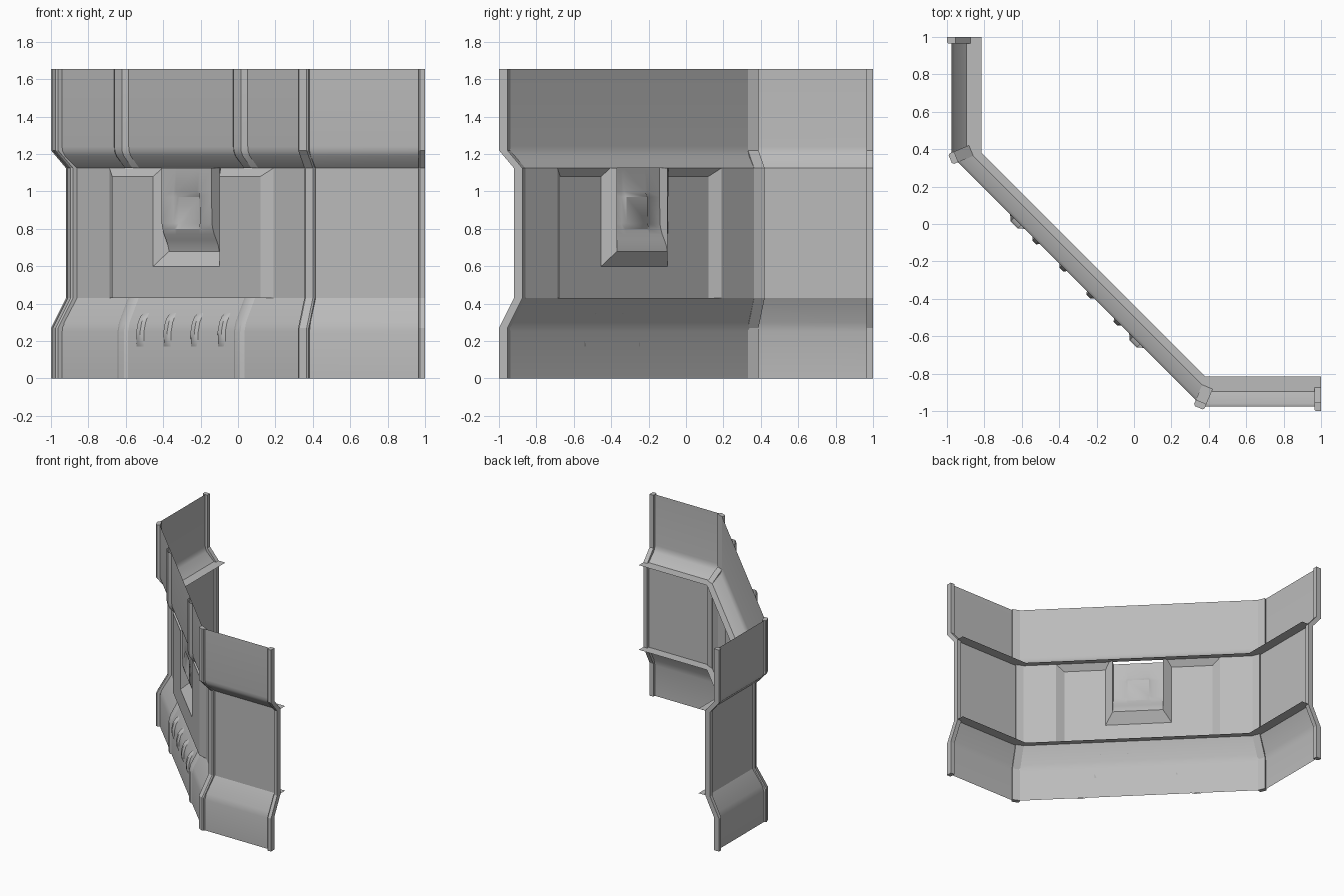
import bpy, bmesh, math

if "Cube" in bpy.data.objects:
    bpy.data.objects.remove(bpy.data.objects["Cube"])

mat = bpy.data.materials.new("panel_grey")
mat.use_nodes = True
GREY = (0.5, 0.5, 0.5, 1)
mat.diffuse_color = GREY
mat.node_tree.nodes["Principled BSDF"].inputs["Base Color"].default_value = GREY

R2 = math.sqrt(2)
OUTER = 0.975      # distance of the outer wall plane from the centre
DIAG = -0.61       # x + y on the outer plane of the diagonal wall
INSET = 0.08       # setback of the middle band
LOW, HIGH, TOP = 0.43, 1.125, 1.655

# wall section: (setback, height)
LOWER = [(0, 0), (0, 0.25), (0.012, 0.30), (INSET, LOW)]
UPPER = [(INSET, HIGH), (0.015, 1.19), (0.003, 1.215), (0, 1.24), (0, TOP)]


def setback(z):
    pts = LOWER + UPPER
    for (d0, z0), (d1, z1) in zip(pts, pts[1:]):
        if z <= z1:
            return d0 + (d1 - d0) * (z - z0) / (z1 - z0)
    return 0


def plan(d):
    """Plan path of the three walls at setback d."""
    a = OUTER - d
    c = DIAG + R2 * d + a
    return [(-a, 1), (-a, c), (c, -a), (1, -a)]


def diag(t, o, z):
    """Point on the diagonal wall: t along it, o outward from its outer plane."""
    s = DIAG - R2 * o
    return ((s + R2 * t) / 2, (s - R2 * t) / 2, z)


def swap(p):
    """Mirror across the diagonal symmetry plane."""
    return (p[1], p[0], p[2])


def build(name, polys, smooth=True):
    bm = bmesh.new()
    for poly in polys:
        bm.faces.new([bm.verts.new(p) for p in poly])
    bmesh.ops.remove_doubles(bm, verts=bm.verts, dist=0.0005)
    bmesh.ops.recalc_face_normals(bm, faces=bm.faces)
    me = bpy.data.meshes.new(name)
    bm.to_mesh(me)
    bm.free()
    me.materials.append(mat)
    ob = bpy.data.objects.new(name, me)
    bpy.context.collection.objects.link(ob)
    if smooth:
        bpy.ops.object.select_all(action="DESELECT")
        ob.select_set(True)
        bpy.context.view_layer.objects.active = ob
        bpy.ops.object.shade_smooth_by_angle(angle=math.radians(30))
    return ob


def loft(rows, closed=False):
    """Quads between successive rows of points, with end caps if closed."""
    polys = []
    n = len(rows[0])
    for a, b in zip(rows, rows[1:]):
        for i in range(n if closed else n - 1):
            j = (i + 1) % n
            polys.append([a[i], a[j], b[j], b[i]])
    if closed:
        polys += [rows[0], rows[-1]]
    return polys


def sheet(section):
    return loft([[(x, y, z) for x, y in plan(d)] for d, z in section])


# upper and lower wall bands
build("lower_band", sheet(LOWER))
build("upper_band", sheet(UPPER))

# middle band on the two side walls
mid = plan(INSET)
side = [(*mid[2], LOW), (*mid[3], LOW), (*mid[3], HIGH), (*mid[2], HIGH)]
for name, f in (("right_side_panel", swap), ("left_side_panel", lambda p: p)):
    build(name, [[f(p) for p in side]], False)

# flat ledges running behind the wall
back = [(-0.815, 1), (-0.815, 0.38), (0.38, -0.815), (1, -0.815)]
for name, z in (("lower_ledge", LOW), ("upper_ledge", HIGH)):
    build(name, loft([[(x, y, z) for x, y in mid], [(x, y, z) for x, y in back]]), False)

# diagonal middle panel: raised block with an open-topped recess
END = (mid[2][0] - mid[2][1]) / R2
BASE, FACE, RIM = -INSET, 0.04 - INSET, -0.02 - INSET
CHAMF = 1.08
half = [
    [(END, BASE, LOW), (END, BASE, HIGH), (0.62, BASE, HIGH), (0.62, BASE, LOW)],
    [(0.62, BASE, LOW), (0.62, BASE, HIGH), (0.56, FACE, CHAMF), (0.56, FACE, LOW)],
    [(0.56, FACE, CHAMF), (0.62, BASE, HIGH), (0.22, BASE, HIGH), (0.25, FACE, CHAMF)],
    [(0.56, FACE, LOW), (0.56, FACE, CHAMF), (0.25, FACE, CHAMF), (0.25, FACE, 0.6), (0.25, FACE, LOW)],
    [(0.25, FACE, CHAMF), (0.22, BASE, HIGH), (0.19, RIM, HIGH), (0.19, RIM, 0.68), (0.25, FACE, 0.6)],
]
polys = [[diag(k * t, o, z) for t, o, z in p] for p in half for k in (1, -1)]
for row in ([(0.25, FACE, LOW), (0.25, FACE, 0.6)], [(0.25, FACE, 0.6), (0.19, RIM, 0.68)],
            [(0.62, BASE, LOW), (0.56, FACE, LOW)]):
    (t0, o0, z0), (t1, o1, z1) = row
    polys.append([diag(-t0, o0, z0), diag(t0, o0, z0), diag(t1, o1, z1), diag(-t1, o1, z1)])
build("raised_block", polys, False)

# curved insert inside the recess, with a shallow dent
curve = [(0.68, -0.02), (0.71, -0.012), (0.74, 0.002), (0.77, 0.018), (0.80, 0.029),
         (0.83, 0.036), (0.97, 0.038), (1.0, 0.038), (HIGH, 0.038)]
rows = []
for z, o in curve:
    row = [diag(-0.19, RIM, z)]
    for t in (-0.19, -0.1, -0.08, 0.08, 0.1, 0.19):
        dent = 0.018 if abs(t) < 0.09 and 0.82 < z < 0.98 else 0
        row.append(diag(t, o - INSET - dent, z))
    rows.append(row + [diag(0.19, RIM, z)])
build("recess_insert", loft(rows))


def strip(name, t, hw, levels):
    """Low raised strip on the diagonal wall that follows its section."""
    rows = []
    for z, h in levels:
        o = -setback(z)
        rows.append([diag(t - hw, o, z), diag(t - hw * 0.5, o + h, z),
                     diag(t + hw * 0.5, o + h, z), diag(t + hw, o, z)])
    build(name, loft(rows))


# seam ribs on the diagonal bands and louvers on the lower one
for side_name, k in (("right", -1), ("left", 1)):
    strip(side_name + "_upper_seam", k * 0.45, 0.055, [(z, 0.025) for d, z in UPPER])
    strip(side_name + "_lower_seam", k * 0.44, 0.04, [(z, 0.012) for d, z in LOWER])
for i in range(4):
    strip("louver_%d" % (i + 1), (i - 1.5) * 0.205, 0.028,
          [(0.17, 0), (0.2, 0.012), (0.25, 0.016), (0.30, 0.016), (0.33, 0.014), (0.35, 0)])


# upright ribs at the open ends and at the two corners
def end_section(d, z):
    y = -(OUTER - d)
    return [(0.965, y - 0.018, z), (0.972, y - 0.025, z), (1, y - 0.025, z),
            (1, y + 0.02, z), (0.965, y + 0.02, z)]


def corner_section(d, z):
    cx, cy = plan(d)[2]
    a = math.radians(-22.5)
    ux, uy = math.cos(a), math.sin(a)
    box = [(-0.045, 0.005), (-0.035, 0.014), (0.008, 0.014), (0.016, 0.005),
           (0.016, -0.02), (-0.045, -0.02)]
    return [(cx + u * ux + v * uy, cy + u * uy - v * ux, z) for u, v in box]


RIB = [(0, 0), (0, 0.27), (INSET, LOW), (INSET, HIGH), (0, 1.22), (0, TOP)]
for name, section in (("end_rib", end_section), ("corner_rib", corner_section)):
    rows = [section(d, z) for d, z in RIB]
    build("left_" + name, loft(rows, True), False)
    build("right_" + name, loft([[swap(p) for p in r] for r in rows], True), False)
